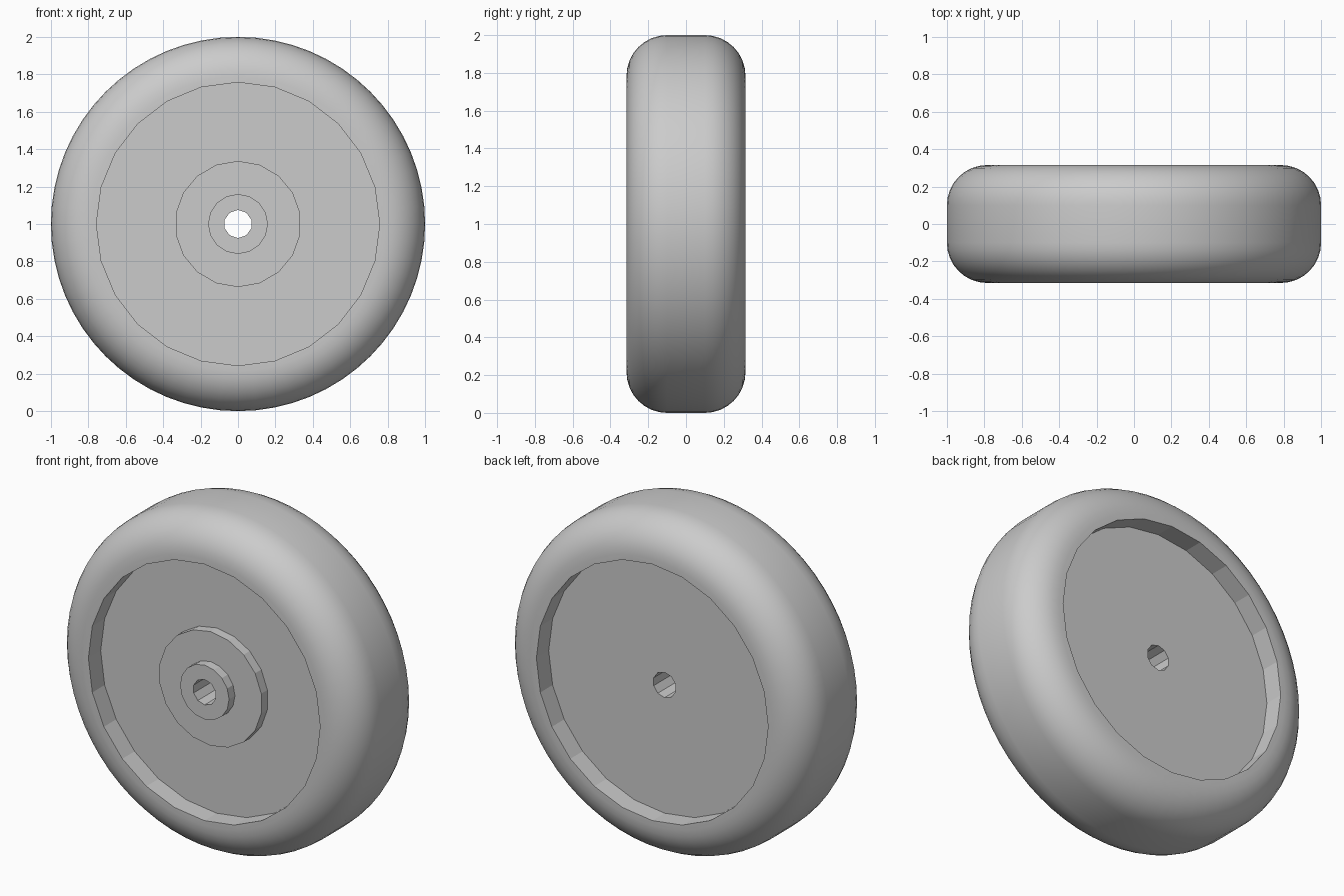
import bpy
import bmesh
from math import sin, cos, pi, radians

cube = bpy.data.objects.get("Cube")
if cube:
    bpy.data.objects.remove(cube, do_unlink=True)

HALF_WIDTH = 0.315   # half the tyre width
ROUND = 0.215        # shoulder radius
FLOOR = 0.2          # depth of the recessed web from the middle plane

grey = bpy.data.materials.new("plain grey")
grey.use_nodes = True
grey.diffuse_color = (0.6, 0.6, 0.6, 1)
grey.node_tree.nodes["Principled BSDF"].inputs["Base Color"].default_value = (0.6, 0.6, 0.6, 1)


def turned(name, profile, sides, turn=0.0):
    """Solid of revolution about the axle (y) from (radius, y) points, capped at both ends."""
    bm = bmesh.new()
    rings = []
    for r, y in profile:
        angles = [turn + 2 * pi * i / sides for i in range(sides)]
        rings.append([bm.verts.new((r * cos(a), y, 1 + r * sin(a))) for a in angles])
    for a, b in zip(rings, rings[1:]):
        for i in range(sides):
            j = (i + 1) % sides
            bm.faces.new((a[i], a[j], b[j], b[i]))
    bm.faces.new(rings[0])
    bm.faces.new(rings[-1])
    bmesh.ops.recalc_face_normals(bm, faces=bm.faces)
    mesh = bpy.data.meshes.new(name)
    bm.to_mesh(mesh)
    bm.free()
    mesh.materials.append(grey)
    obj = bpy.data.objects.new(name, mesh)
    bpy.context.collection.objects.link(obj)
    return obj


def activate(obj):
    bpy.ops.object.select_all(action='DESELECT')
    obj.select_set(True)
    bpy.context.view_layer.objects.active = obj


def cut(obj, cutter):
    activate(obj)
    mod = obj.modifiers.new("cut", 'BOOLEAN')
    mod.operation = 'DIFFERENCE'
    mod.solver = 'EXACT'
    mod.object = cutter
    bpy.ops.object.modifier_apply(modifier=mod.name)


# Tyre: flat tread with rounded shoulders
steps = 8
shoulder = []
for i in range(steps + 1):
    a = pi / 2 * i / steps
    shoulder.append((1 - ROUND + ROUND * sin(a), -HALF_WIDTH + ROUND - ROUND * cos(a)))
tyre = turned("tyre_and_web", shoulder + [(r, -y) for r, y in reversed(shoulder)], 64)

# Stepped hub on the front side
hub_disc = turned("hub_disc", [(0.337, -0.257), (0.337, -0.19)], 18, pi / 2)
hub_boss = turned("hub_boss", [(0.16, -0.312), (0.16, -0.25)], 16, pi / 2)

# Recess on each side
cutters = []
for side in (-1, 1):
    cutters.append(turned("recess_cutter", [(0.757, side * FLOOR), (0.757, side * 0.5)], 24, pi / 2))
    cut(tyre, cutters[-1])

# Axle bore through everything
bore = turned("bore_cutter", [(0.075, -0.6), (0.075, 0.6)], 10, pi / 2)
cutters.append(bore)
for part in (tyre, hub_disc, hub_boss):
    cut(part, bore)

for cutter in cutters:
    bpy.data.objects.remove(cutter, do_unlink=True)

# Smooth tyre, faceted recess walls and hub
activate(tyre)
bpy.ops.object.shade_smooth_by_angle(angle=radians(14))
